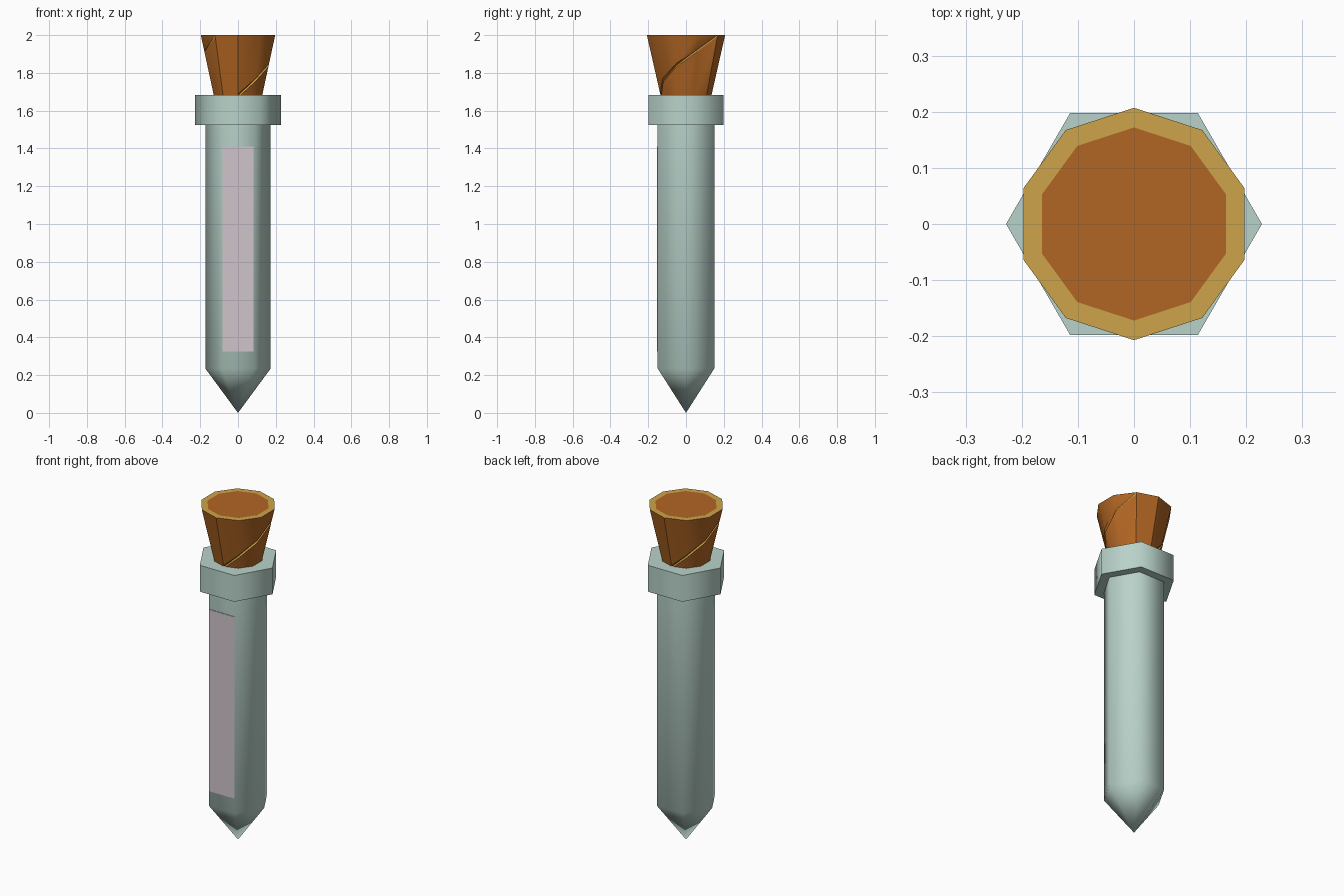
import bpy, bmesh, math

if "Cube" in bpy.data.objects:
    bpy.data.objects.remove(bpy.data.objects["Cube"])


def material(name, rgb):
    m = bpy.data.materials.new(name)
    m.diffuse_color = (*rgb, 1)
    m.use_nodes = True
    m.node_tree.nodes["Principled BSDF"].inputs["Base Color"].default_value = m.diffuse_color
    return m


GLASS = material("pale green glass", (0.485, 0.645, 0.591))
LABEL = material("pinkish grey label", (0.63, 0.56, 0.60))
CORK = material("brown cork", (0.445, 0.133, 0.017))
GOLD = material("light cork edge", (0.61, 0.366, 0.067))


def finish(name, bm, mats, angle):
    bmesh.ops.remove_doubles(bm, verts=bm.verts, dist=1e-5)
    bmesh.ops.recalc_face_normals(bm, faces=bm.faces)
    me = bpy.data.meshes.new(name)
    bm.to_mesh(me)
    bm.free()
    for m in mats:
        me.materials.append(m)
    ob = bpy.data.objects.new(name, me)
    bpy.context.collection.objects.link(ob)
    bpy.ops.object.select_all(action='DESELECT')
    ob.select_set(True)
    bpy.context.view_layer.objects.active = ob
    bpy.ops.object.shade_smooth_by_angle(angle=math.radians(angle))
    return ob


def lathe(name, profile, sides, mat, angle):
    """Closed polygonal solid; profile is (radius, z) from bottom to top."""
    bm = bmesh.new()
    rings = [[bm.verts.new((r * math.cos(math.tau * i / sides),
                            r * math.sin(math.tau * i / sides), z))
              for i in range(sides)] for r, z in profile if r > 0]
    for a, b in zip(rings, rings[1:]):
        for i in range(sides):
            j = (i + 1) % sides
            bm.faces.new((a[i], a[j], b[j], b[i]))
    if profile[0][0] == 0:
        tip = bm.verts.new((0, 0, profile[0][1]))
        for i in range(sides):
            bm.faces.new((tip, rings[0][(i + 1) % sides], rings[0][i]))
    else:
        bm.faces.new(rings[0][::-1])
    bm.faces.new(rings[-1])
    return finish(name, bm, [mat], angle)


# Hexagonal vial with pointed base, and its collar
lathe("vial_body", [(0, 0), (0.173, 0.235), (0.173, 1.54)], 6, GLASS, 65)
lathe("vial_collar", [(0.228, 1.525), (0.228, 1.682)], 6, GLASS, 65)

# Label plate on the front face
bm = bmesh.new()
bmesh.ops.create_cube(bm, size=1)
for v in bm.verts:
    v.co = (v.co.x * 0.166, -0.15 + v.co.y * 0.006, 0.867 + v.co.z * 1.085)
finish("label", bm, [LABEL], 30)

# Ten-sided flared stopper with two rising grooves
Z0, Z1, R0, R1 = 1.66, 2.0, 0.130, 0.207
HALF, DEPTH = 0.009, 0.008


def point(bm, k, z, inset=0.0):
    a = math.radians(-90 + 36 * k)
    z = min(z, Z1)
    r = R0 + (R1 - R0) * (z - Z0) / (Z1 - Z0) - inset
    return bm.verts.new((r * math.cos(a), r * math.sin(a), z))


def column(bm, k, step):
    g = 1.68 + 0.08 * step
    inset = DEPTH if step < 4 else 0
    return [point(bm, k, Z0), point(bm, k, g - HALF),
            point(bm, k, g, inset), point(bm, k, g + HALF), point(bm, k, Z1)]


bm = bmesh.new()
for k in range(10):
    step = k % 5
    if step < 4:
        a, b = column(bm, k, step), column(bm, k + 1, step + 1)
        for i in range(4):
            pts = []
            for v in (a[i], b[i], b[i + 1], a[i + 1]):
                if all((v.co - p.co).length > 1e-5 for p in pts):
                    pts.append(v)
            if len(pts) > 2:
                bm.faces.new(pts).material_index = int(i == 1)
    else:
        bm.faces.new((point(bm, k, Z0), point(bm, k + 1, Z0),
                      point(bm, k + 1, Z1), point(bm, k, Z1)))
# Caps: plain bottom, top with a light rim around the brown centre
bm.faces.new([point(bm, k, Z0) for k in range(9, -1, -1)])
top = bm.faces.new([point(bm, k, Z1) for k in range(10)])
top.normal_update()
rim = bmesh.ops.inset_individual(bm, faces=[top], thickness=0.035)
for f in rim["faces"]:
    f.material_index = 1
top.material_index = 0
finish("stopper", bm, [CORK, GOLD], 40)
